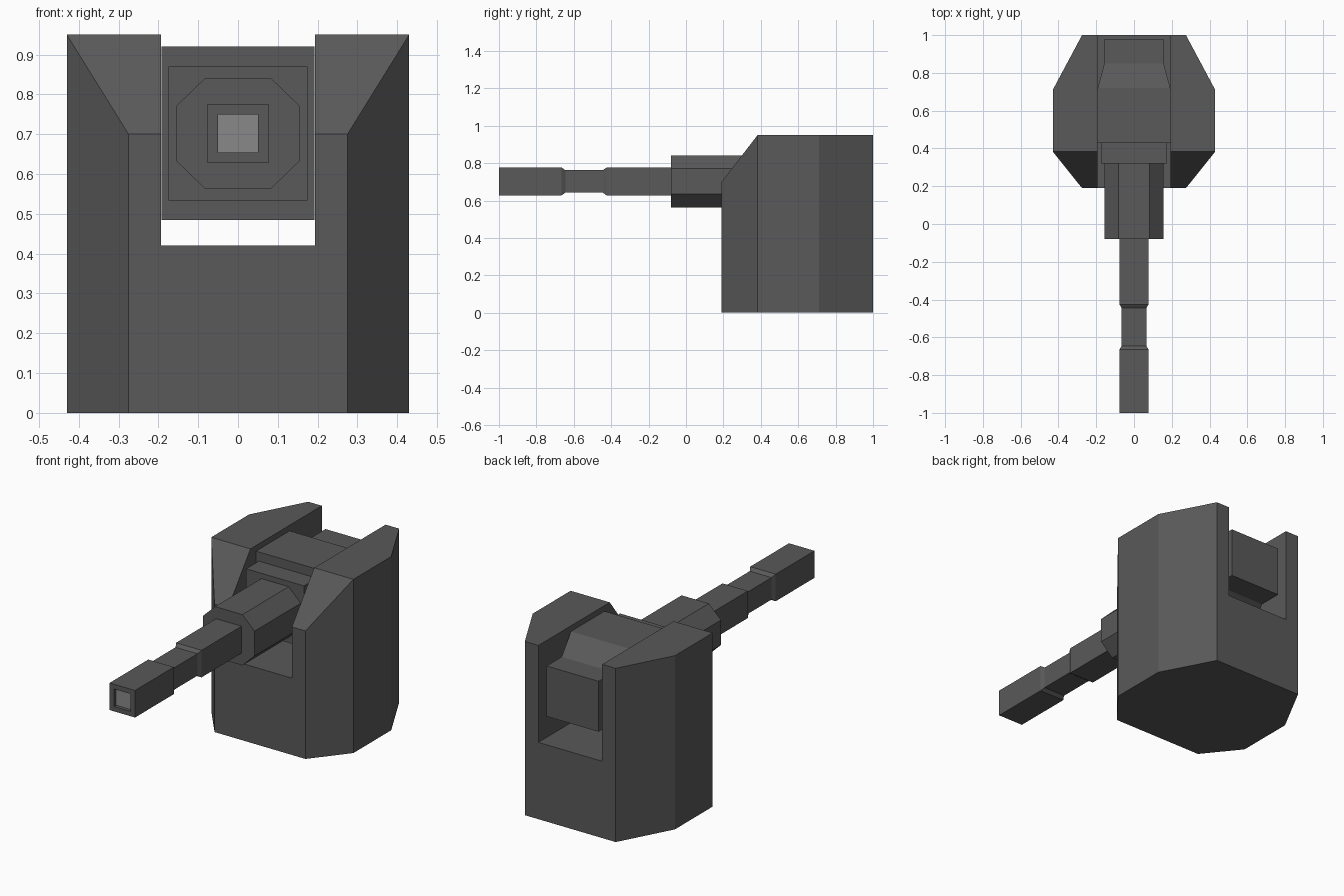
import bpy, bmesh
from mathutils import Vector

if "Cube" in bpy.data.objects:
    bpy.data.objects.remove(bpy.data.objects["Cube"])

AXIS_Z = 0.702  # height of the barrel axis
SQUARE = [(-1, -1), (1, -1), (1, 1), (-1, 1)]
OCTAGON = [(-.53, -1), (.53, -1), (1, -.49), (1, .49),
           (.53, 1), (-.53, 1), (-1, .49), (-1, -.49)]


def material(name, value):
    m = bpy.data.materials.new(name)
    m.diffuse_color = (value, value, value, 1)
    m.use_nodes = True
    m.node_tree.nodes["Principled BSDF"].inputs["Base Color"].default_value = m.diffuse_color
    return m


dark = material("dark_grey", 0.1)
light = material("light_grey", 0.25)


def finish(name, bm, mat=dark):
    bmesh.ops.recalc_face_normals(bm, faces=bm.faces)
    me = bpy.data.meshes.new(name)
    bm.to_mesh(me)
    bm.free()
    me.materials.append(mat)
    ob = bpy.data.objects.new(name, me)
    bpy.context.collection.objects.link(ob)
    return ob


def loft(name, stations, profile=SQUARE, mat=dark):
    """Skin a profile along y; each station is (y, half width, half height)."""
    bm = bmesh.new()
    rings = [[bm.verts.new((px * w, y, AXIS_Z + pz * h)) for px, pz in profile]
             for y, w, h in stations]
    n = len(profile)
    for a, b in zip(rings, rings[1:]):
        for i in range(n):
            j = (i + 1) % n
            bm.faces.new((a[i], a[j], b[j], b[i]))
    bm.faces.new(rings[0])
    bm.faces.new(rings[-1])
    return finish(name, bm, mat)


# Turret body: eight-sided prism with a sloped front top
half = [(.275, .19), (.43, .383), (.43, .71), (.275, 1.0)]
outline = half + [(-x, y) for x, y in reversed(half)]
bm = bmesh.new()
base = bm.faces.new([bm.verts.new((x, y, 0)) for x, y in outline])
top = bmesh.ops.extrude_face_region(bm, geom=[base])["geom"]
bmesh.ops.translate(bm, vec=(0, 0, .95),
                    verts=[v for v in top if isinstance(v, bmesh.types.BMVert)])
cut = bmesh.ops.bisect_plane(bm, geom=bm.verts[:] + bm.edges[:] + bm.faces[:],
                             plane_co=(0, .19, .70),
                             plane_no=Vector((0, -.25, .193)).normalized(),
                             clear_outer=True)["geom_cut"]
bmesh.ops.holes_fill(bm, edges=[e for e in bm.edges if e.is_boundary], sides=0)
bmesh.ops.remove_doubles(bm, verts=bm.verts, dist=.002)
body = finish("turret_body", bm)

# Slot running front to back through the body
bm = bmesh.new()
bmesh.ops.create_cube(bm, size=1)
bmesh.ops.scale(bm, vec=(.386, 2, 1), verts=bm.verts)
bmesh.ops.translate(bm, vec=(0, .6, .92), verts=bm.verts)
cutter = finish("slot_cutter", bm)
cutter.hide_render = True
cutter.hide_viewport = False
cutter.display_type = 'WIRE'
mod = body.modifiers.new("slot", 'BOOLEAN')
mod.operation = 'DIFFERENCE'
mod.solver = 'EXACT'
mod.object = cutter
bpy.context.view_layer.objects.active = body
bpy.ops.object.modifier_apply(modifier=mod.name)
bpy.data.objects.remove(cutter)

# Gun breech, collar and octagonal sleeve
loft("breech", [(.43, .192, .218), (.72, .192, .218), (.85, .157, .138), (.98, .157, .138)])
loft("collar", [(.32, .175, .168), (.44, .175, .168)])
loft("barrel_sleeve", [(-.08, .156, .139), (.33, .156, .139)], OCTAGON)

# Barrel with a narrowed neck and a recessed muzzle
B, N = (.077, .074), (.066, .06)
loft("barrel", [(-.98, .05, .048), (-1, .05, .048), (-1, *B), (-.665, *B), (-.645, *N),
                (-.445, *N), (-.425, *B), (-.07, *B)])
loft("muzzle_bore", [(-.981, .05, .048), (-.975, .05, .048)], mat=light)
